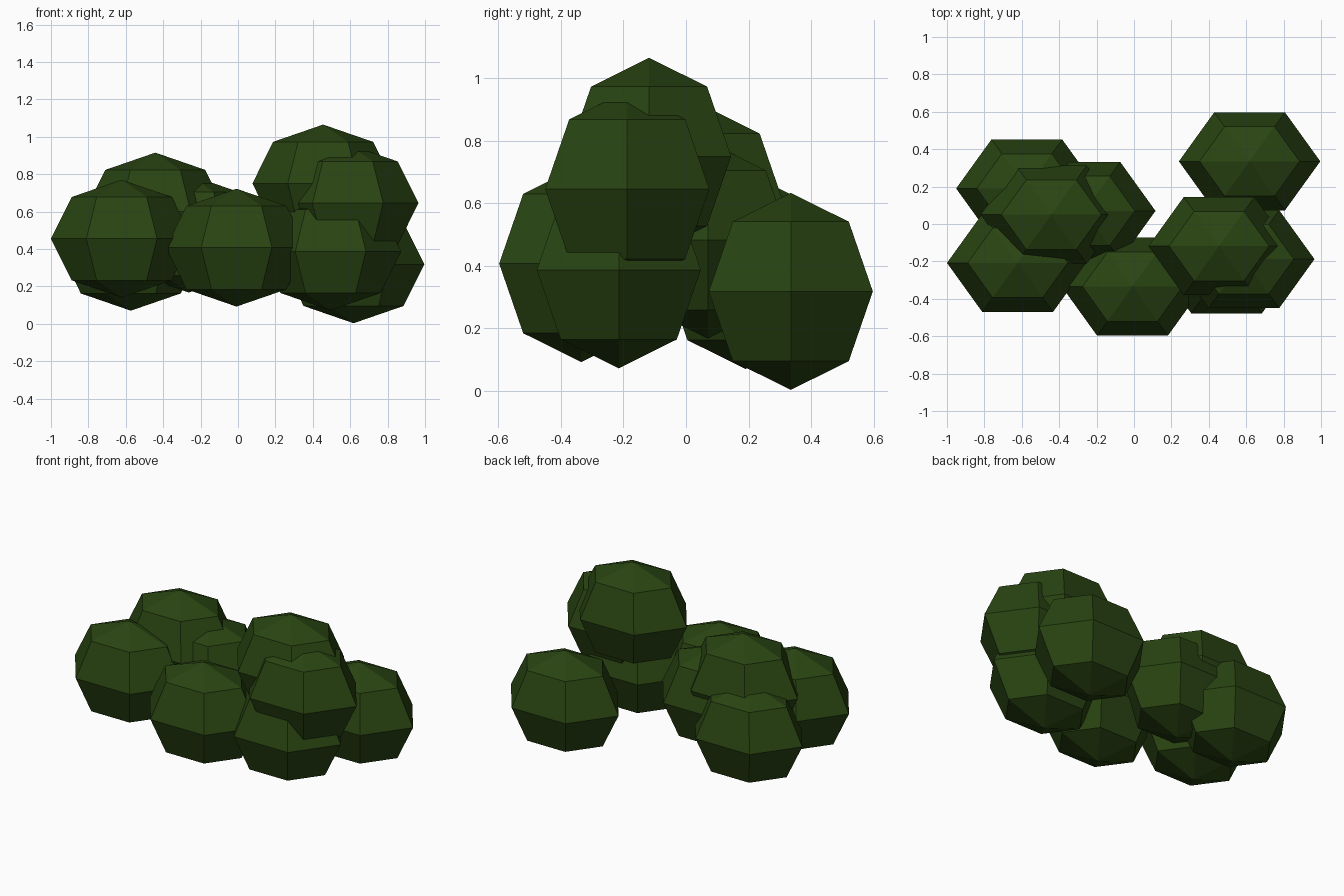
import bpy
from math import sin, cos, pi

if "Cube" in bpy.data.objects:
    bpy.data.objects.remove(bpy.data.objects["Cube"])

# One flat dark green for all the foliage
green = bpy.data.materials.new("dark_leaf_green")
green.diffuse_color = (0.022, 0.058, 0.006, 1.0)
green.use_nodes = True
green.node_tree.nodes["Principled BSDF"].inputs["Base Color"].default_value = green.diffuse_color

SIDES, BANDS = 6, 4
RX, RY, RZ = 0.378, 0.303, 0.315


def leaf_clump_mesh():
    """Six-sided, four-band faceted ellipsoid with corners on the x axis."""
    verts = [(0, 0, RZ)]
    for b in range(1, BANDS):
        p = pi * b / BANDS
        for s in range(SIDES):
            a = 2 * pi * s / SIDES
            verts.append((RX * sin(p) * cos(a), RY * sin(p) * sin(a), RZ * cos(p)))
    verts.append((0, 0, -RZ))
    last = len(verts) - 1
    faces = []
    for s in range(SIDES):
        t = (s + 1) % SIDES
        faces.append((0, 1 + s, 1 + t))
        for b in range(BANDS - 2):
            up, low = 1 + b * SIDES, 1 + (b + 1) * SIDES
            faces.append((up + s, low + s, low + t, up + t))
        low = 1 + (BANDS - 2) * SIDES
        faces.append((low + s, last, low + t))
    mesh = bpy.data.meshes.new("leaf_clump")
    mesh.from_pydata(verts, [], faces)
    mesh.materials.append(green)
    mesh.update()
    return mesh


# Overlapping clumps of the bush, all sharing one mesh
clumps = {
    "back_right_clump": (0.618, 0.335, 0.318),
    "front_left_clump": (-0.622, -0.208, 0.455),
    "back_left_clump": (-0.573, 0.190, 0.385),
    "top_left_clump": (-0.442, 0.050, 0.600),
    "inner_left_clump": (-0.263, 0.070, 0.482),
    "front_middle_clump": (-0.008, -0.335, 0.407),
    "top_right_clump": (0.455, -0.118, 0.750),
    "upper_right_clump": (0.587, -0.188, 0.645),
    "lower_right_clump": (0.495, -0.215, 0.387),
}
mesh = leaf_clump_mesh()
for name, pos in clumps.items():
    obj = bpy.data.objects.new(name, mesh)
    obj.location = pos
    bpy.context.collection.objects.link(obj)
